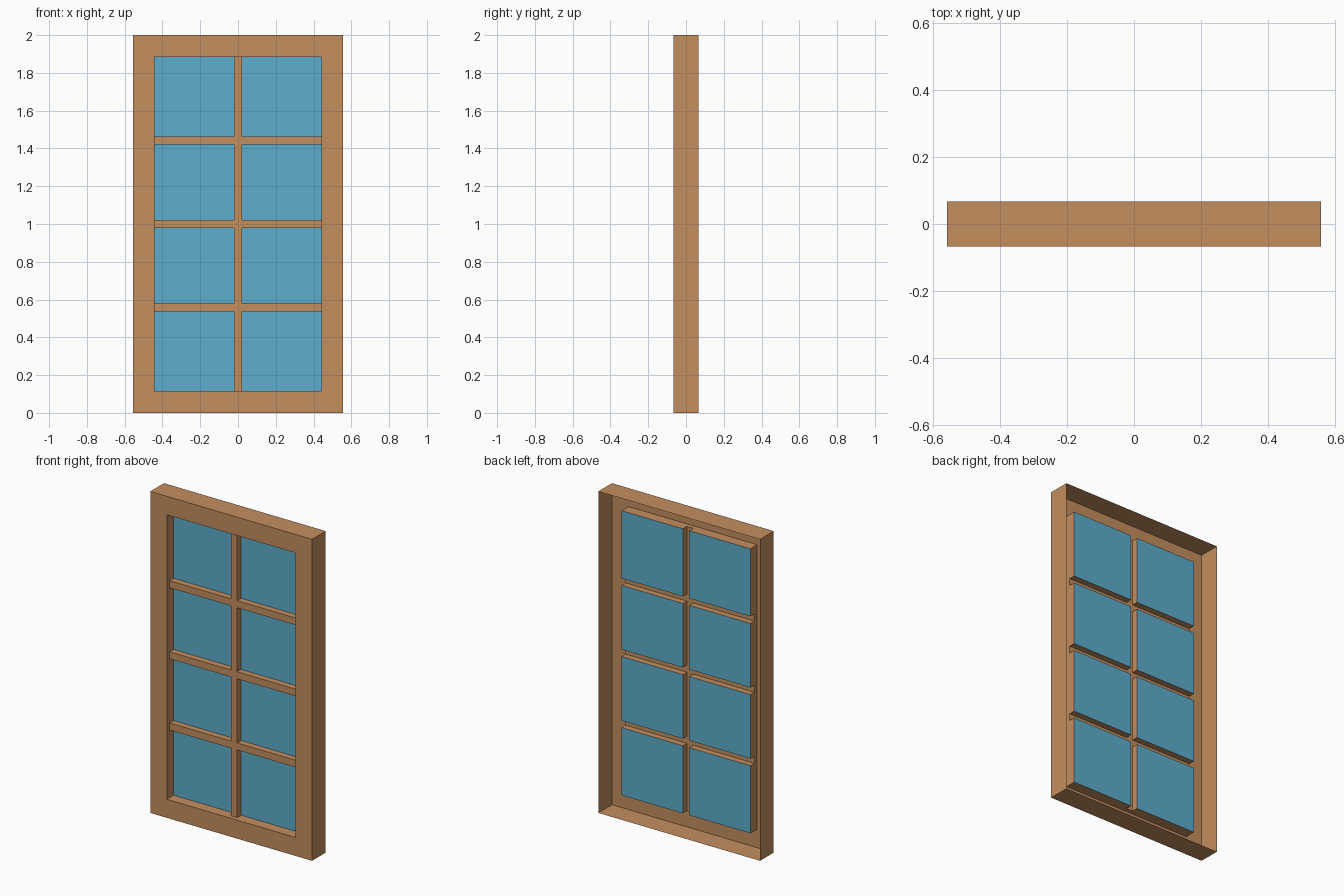
import bpy
import bmesh

cube = bpy.data.objects.get("Cube")
if cube:
    bpy.data.objects.remove(cube, do_unlink=True)

# Main sizes
HALF_W, HEIGHT = 0.557, 2.0
OPEN_X, OPEN_LOW = 0.443, 0.115
FRONT, BAR, GLASS, BACK = -0.067, -0.039, 0.0, 0.067
BAR_HALF = 0.022
ROWS = 4


def make_material(name, colour):
    mat = bpy.data.materials.new(name)
    mat.use_nodes = True
    mat.diffuse_color = colour
    mat.node_tree.nodes["Principled BSDF"].inputs["Base Color"].default_value = colour
    return mat


wood = make_material("warm wood", (0.55, 0.272, 0.113, 1))
blue = make_material("blue glass", (0.113, 0.42, 0.61, 1))


def ring(bm, rect, y):
    """Four corners of an upright rectangle at depth y."""
    x0, x1, z0, z1 = rect
    return [bm.verts.new((x, y, z)) for x, z in ((x0, z0), (x1, z0), (x1, z1), (x0, z1))]


def loft(bm, sections):
    """Join successive rectangular rings with side faces."""
    rings = [ring(bm, rect, y) for rect, y in sections]
    for a, b in zip(rings, rings[1:]):
        for i in range(4):
            j = (i + 1) % 4
            bm.faces.new((a[i], a[j], b[j], b[i]))


def finish(bm, name, mat):
    mesh = bpy.data.meshes.new(name)
    bmesh.ops.remove_doubles(bm, verts=bm.verts, dist=0.0001)
    bm.to_mesh(mesh)
    bm.free()
    mesh.materials.append(mat)
    obj = bpy.data.objects.new(name, mesh)
    bpy.context.collection.objects.link(obj)


# Frame: open-backed casing, front face and lip of the opening
outer = (-HALF_W, HALF_W, 0, HEIGHT)
opening = (-OPEN_X, OPEN_X, OPEN_LOW, HEIGHT - OPEN_LOW)
bm = bmesh.new()
loft(bm, [(outer, BACK), (outer, FRONT), (opening, FRONT), (opening, BAR)])
finish(bm, "window_frame", wood)

# Lines of the lattice: even cells are panes, odd cells are bars
xs = [-OPEN_X, -BAR_HALF, BAR_HALF, OPEN_X]
step = (HEIGHT - 2 * OPEN_LOW) / ROWS
zs = [OPEN_LOW]
for row in range(1, ROWS):
    centre = OPEN_LOW + row * step
    zs += [centre - BAR_HALF, centre + BAR_HALF]
zs.append(HEIGHT - OPEN_LOW)

# Glazing bars with a recessed wall round each pane, and the glass behind
bars = bmesh.new()
for i in range(len(xs) - 1):
    for j in range(len(zs) - 1):
        cell = (xs[i], xs[i + 1], zs[j], zs[j + 1])
        if i % 2 == 0 and j % 2 == 0:
            loft(bars, [(cell, BAR), (cell, GLASS)])
            pane = bmesh.new()
            pane.faces.new(ring(pane, cell, GLASS))
            finish(pane, f"glass_pane_{i // 2 + 1}_{j // 2 + 1}", blue)
        else:
            bars.faces.new(ring(bars, cell, BAR))
finish(bars, "glazing_bars", wood)
